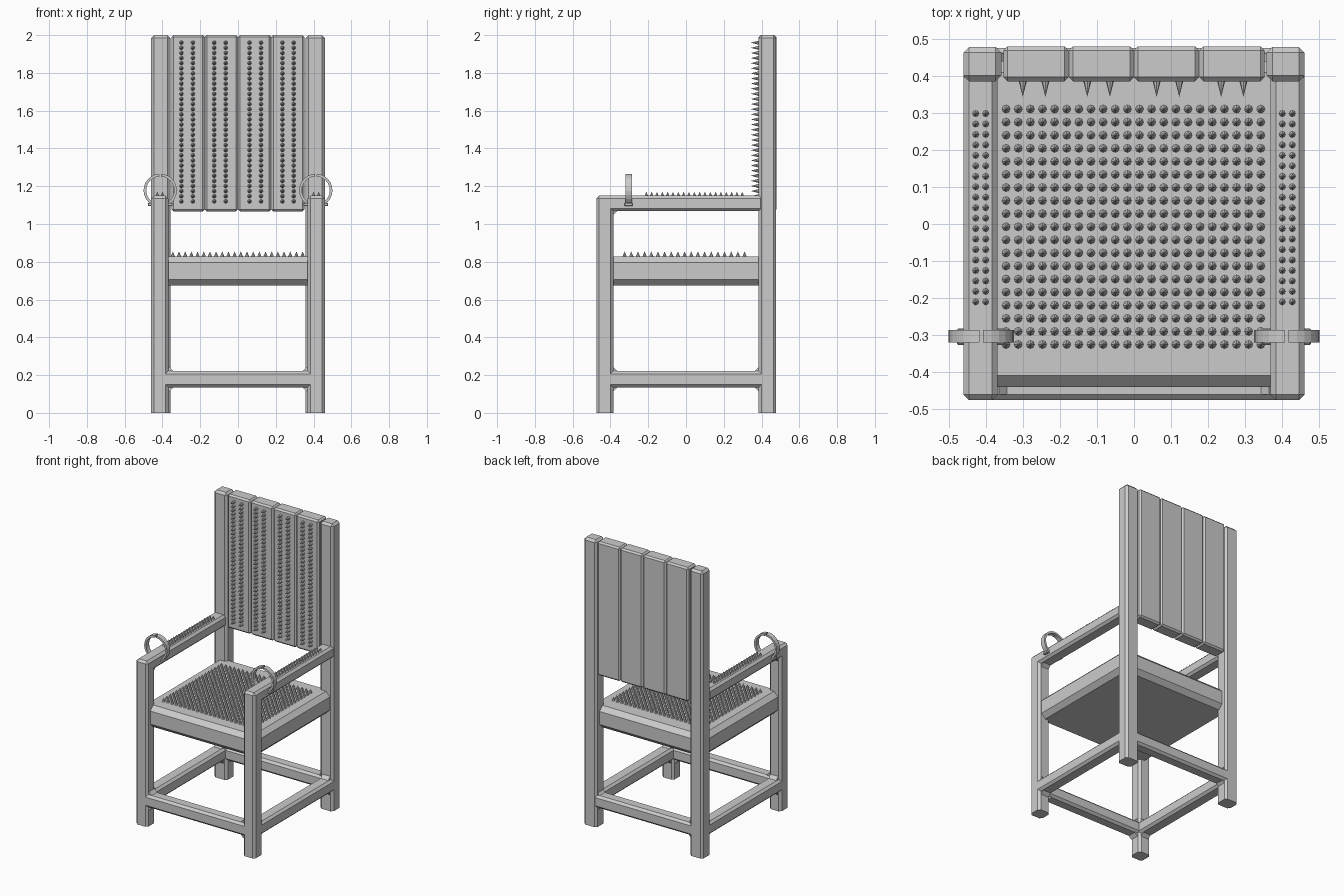
import bpy, bmesh, math
from mathutils import Matrix, Vector

if "Cube" in bpy.data.objects:
    bpy.data.objects.remove(bpy.data.objects["Cube"])


def finish(bm, name):
    me = bpy.data.meshes.new(name)
    bm.to_mesh(me)
    bm.free()
    ob = bpy.data.objects.new(name, me)
    bpy.context.collection.objects.link(ob)
    return ob


def box(name, lo, hi, bevel=0.015):
    """Chamfered box; edges resting on the floor stay sharp."""
    bm = bmesh.new()
    bmesh.ops.create_cube(bm, size=1)
    for v in bm.verts:
        v.co = Vector([lo[i] if v.co[i] < 0 else hi[i] for i in range(3)])
    edges = [e for e in bm.edges if max(v.co.z for v in e.verts) > 0.001]
    bmesh.ops.bevel(bm, geom=edges, offset=bevel, segments=1, affect='EDGES')
    return finish(bm, name)


def spikes(name, points, radius, height, rot=Matrix()):
    """Field of small cones with their bases at the given points."""
    bm = bmesh.new()
    for p in points:
        m = Matrix.Translation(p) @ rot @ Matrix.Translation((0, 0, height / 2))
        bmesh.ops.create_cone(bm, cap_ends=True, segments=8, radius1=radius,
                              radius2=0, depth=height, matrix=m)
    return finish(bm, name)


def gusset(name, centre, axis):
    """Small corner wedge: a bar turned 45 degrees about the given axis."""
    bm = bmesh.new()
    size = [0.03, 0.03, 0.03]
    size['XYZ'.index(axis)] = 0.06
    m = (Matrix.Translation(centre) @ Matrix.Rotation(math.radians(45), 4, axis)
         @ Matrix.Diagonal((*size, 1)))
    bmesh.ops.create_cube(bm, size=1, matrix=m)
    return finish(bm, name)


def shackle(name, cx, cy, cz, r_out, r_in, width, n=24):
    """Flat ring with a narrow split at the top."""
    bm = bmesh.new()
    gap = 0.06
    rings = []
    for i in range(n + 1):
        a = math.pi / 2 + gap + (2 * math.pi - 2 * gap) * i / n
        rings.append([bm.verts.new((cx + r * math.cos(a), cy + dy, cz + r * math.sin(a)))
                      for r, dy in ((r_out, -width / 2), (r_out, width / 2),
                                    (r_in, width / 2), (r_in, -width / 2))])
    for a, b in zip(rings, rings[1:]):
        for k in range(4):
            bm.faces.new((a[k], a[(k + 1) % 4], b[(k + 1) % 4], b[k]))
    bm.faces.new(rings[0])
    bm.faces.new(rings[-1])
    bmesh.ops.recalc_face_normals(bm, faces=bm.faces)
    return finish(bm, name)


def span(a, b, n):
    return [a + (b - a) * i / (n - 1) for i in range(n)]


# Legs, armrests, side stretchers and wrist rings, left and right
for side, s in (("left", -1), ("right", 1)):
    x0, x1 = sorted((s * 0.368, s * 0.46))
    b0, b1 = sorted((s * 0.358, s * 0.46))
    box(side + "_front_leg", (x0, -0.475, 0), (x1, -0.385, 1.148))
    box(side + "_back_post", (b0, 0.385, 0), (b1, 0.477, 2.0))
    box(side + "_armrest", (x0, -0.475, 1.068), (x1, 0.41, 1.15))
    box(side + "_stretcher", (x0, -0.45, 0.135), (x1, 0.45, 0.222))
    xc = s * 0.412
    for i, (y, z) in enumerate(((-0.385, 1.068), (-0.385, 0.135), (-0.385, 0.222),
                                (0.385, 0.135), (0.385, 0.222))):
        gusset(f"{side}_side_gusset_{i}", (xc, y, z), 'X')
    for i, (y, z) in enumerate(((-0.43, 0.135), (-0.43, 0.222),
                                (0.431, 0.135), (0.431, 0.222))):
        gusset(f"{side}_cross_gusset_{i}", (s * 0.364, y, z), 'Y')
    shackle(side + "_wrist_ring", xc, -0.303, 1.178, 0.088, 0.074, 0.034)
    box(side + "_ring_base", (xc - 0.065, -0.326, 1.095), (xc + 0.065, -0.282, 1.112), 0.003)
    spikes(side + "_arm_spikes",
           [(s * x, y, 1.149) for x in (0.4, 0.427) for y in span(-0.21, 0.298, 19)],
           0.009, 0.022)

# Front and back stretchers
box("front_stretcher", (-0.44, -0.475, 0.135), (0.44, -0.388, 0.222))
box("back_stretcher", (-0.44, 0.388, 0.135), (0.44, 0.475, 0.222))

# Seat and its spikes
box("seat", (-0.44, -0.44, 0.675), (0.44, 0.44, 0.828), 0.031)
spikes("seat_spikes",
       [(x, y, 0.827) for x in span(-0.345, 0.342, 22) for y in span(-0.325, 0.31, 19)],
       0.0115, 0.028)

# Backrest slats and their spikes
for i in range(4):
    x = -0.352 + i * 0.176
    box(f"back_slat_{i + 1}", (x, 0.385, 1.066), (x + 0.176, 0.479, 2.0), 0.011)
spikes("back_spikes",
       [(x, 0.386, z) for x in (-0.3, -0.239, -0.126, -0.065, 0.061, 0.122, 0.235, 0.295)
        for z in span(1.12, 1.96, 32)],
       0.011, 0.043, Matrix.Rotation(math.radians(90), 4, 'X'))
